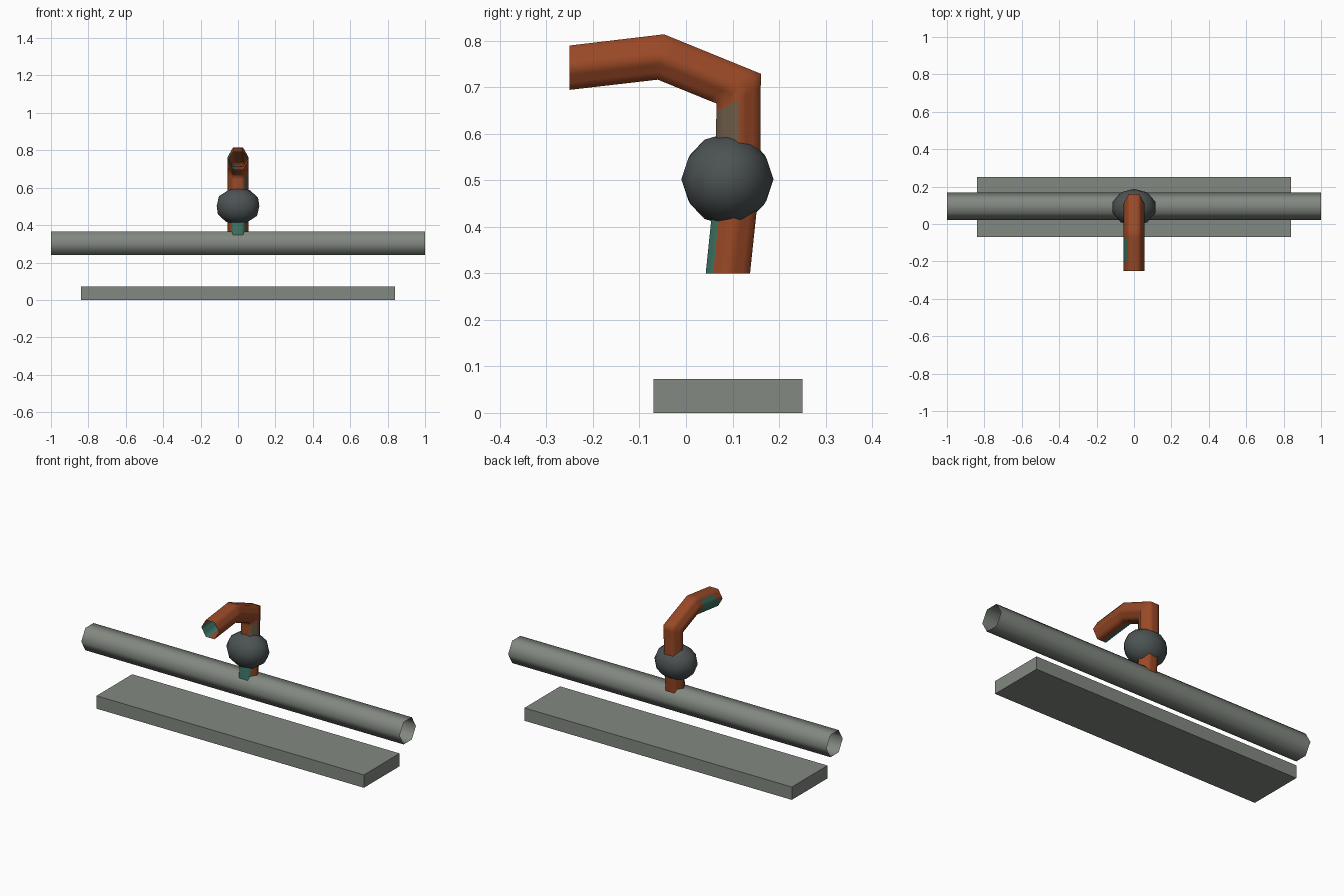
import bpy, bmesh, math
from mathutils import Vector

if "Cube" in bpy.data.objects:
    bpy.data.objects.remove(bpy.data.objects["Cube"])


def mat(name, *srgb):
    m = bpy.data.materials.new(name)
    lin = [c / 12.92 if c <= 0.04045 else ((c + 0.055) / 1.055) ** 2.4 for c in srgb]
    m.diffuse_color = (*lin, 1)
    m.use_nodes = True
    m.node_tree.nodes["Principled BSDF"].inputs["Base Color"].default_value = m.diffuse_color
    return m


steel = mat("grey_steel", 0.51, 0.535, 0.505)
dark = mat("dark_iron", 0.30, 0.325, 0.33)
copper = mat("copper_orange", 0.60, 0.285, 0.15)
teal = mat("verdigris_teal", 0.24, 0.45, 0.39)
brown = mat("tarnished_brown", 0.43, 0.36, 0.28)


def finish(bm, name, mats, smooth=True):
    me = bpy.data.meshes.new(name)
    bm.to_mesh(me)
    bm.free()
    for m in mats:
        me.materials.append(m)
    for p in me.polygons:
        p.use_smooth = smooth
    ob = bpy.data.objects.new(name, me)
    bpy.context.collection.objects.link(ob)
    return ob


def skin(bm, rings):
    for a, b in zip(rings, rings[1:]):
        n = len(a)
        for i in range(n):
            j = (i + 1) % n
            bm.faces.new((a[i], a[j], b[j], b[i]))


# base slab
bm = bmesh.new()
bmesh.ops.create_cube(bm, size=1)
for v in bm.verts:
    v.co = (v.co.x * 1.68, v.co.y * 0.32 + 0.09, (v.co.z + 0.5) * 0.073)
finish(bm, "base_slab", [steel], False)

# long open six-sided pipe
bm = bmesh.new()
rings = []
for x in (-1, 1):
    rings.append([bm.verts.new((x, 0.095 + 0.073 * math.cos(k * math.pi / 3),
                                0.303 + 0.073 * math.sin(k * math.pi / 3)))
                  for k in range(6)])
skin(bm, rings)
bmesh.ops.recalc_face_normals(bm, faces=bm.faces)
if sum(f.normal.dot(f.calc_center_median() - Vector((0, 0.095, 0.303))) for f in bm.faces) < 0:
    bmesh.ops.reverse_faces(bm, faces=bm.faces)
finish(bm, "long_pipe", [steel])

# faceted ball joint
bm = bmesh.new()
bmesh.ops.create_icosphere(bm, subdivisions=2, radius=1)
for v in bm.verts:
    v.co = (v.co.x * 0.12, v.co.y * 0.099 + 0.089, v.co.z * 0.1 + 0.502)
finish(bm, "ball_joint", [dark])

# bent spout: hexagonal section mitred along a path in the yz plane
path = [Vector((0, y, z)) for y, z in
        ((0.09, 0.3), (0.112, 0.51), (0.113, 0.697), (-0.054, 0.765), (-0.25, 0.742))]
R, CROSS, ALONG = 0.055, 3, 8
corners = [(R * math.cos(k * math.pi / 3), R * math.sin(k * math.pi / 3)) for k in range(6)]
section = []
for k in range(6):
    (ax, ay), (bx, by) = corners[k], corners[(k + 1) % 6]
    section += [(ax + (bx - ax) * t / CROSS, ay + (by - ay) * t / CROSS) for t in range(CROSS)]


def side(d):
    return Vector((0, d.z, -d.y))


dirs = [(b - a).normalized() for a, b in zip(path, path[1:])]
offsets = [Vector((0, 1, 0))]
for d0, d1 in zip(dirs, dirs[1:]):
    n = (side(d0) + side(d1)).normalized()
    offsets.append(n / n.dot(side(d0)))
offsets.append(Vector((0, 0, 1)))

bm = bmesh.new()
rings = []
for s in range(4):
    for t in range(ALONG + (s == 3)):
        u = t / ALONG
        c = path[s].lerp(path[s + 1], u)
        o = offsets[s].lerp(offsets[s + 1], u)
        rings.append([bm.verts.new(c + Vector((x, 0, 0)) + o * w) for x, w in section])
skin(bm, rings)
bm.normal_update()
f = min(bm.faces, key=lambda q: q.calc_center_median().z)
if f.normal.dot(f.calc_center_median() - Vector((0, 0.09, 0.3))) < 0:
    bmesh.ops.reverse_faces(bm, faces=bm.faces)
# verdigris patches by position
for f in bm.faces:
    x, y, z = f.calc_center_median()
    if z < 0.45 and abs(x) < 0.037 and y < 0.095:
        f.material_index = 1
    elif 0.55 < z < 0.66 and x > 0.027 and y < 0.11:
        f.material_index = 2
    elif -0.21 < y < -0.07 and x < -0.034:
        f.material_index = 1
    elif y < -0.07 and x < -0.01 and z < 0.742 + (y + 0.25) * 0.117:
        f.material_index = 1
finish(bm, "bent_spout", [copper, teal, brown])
